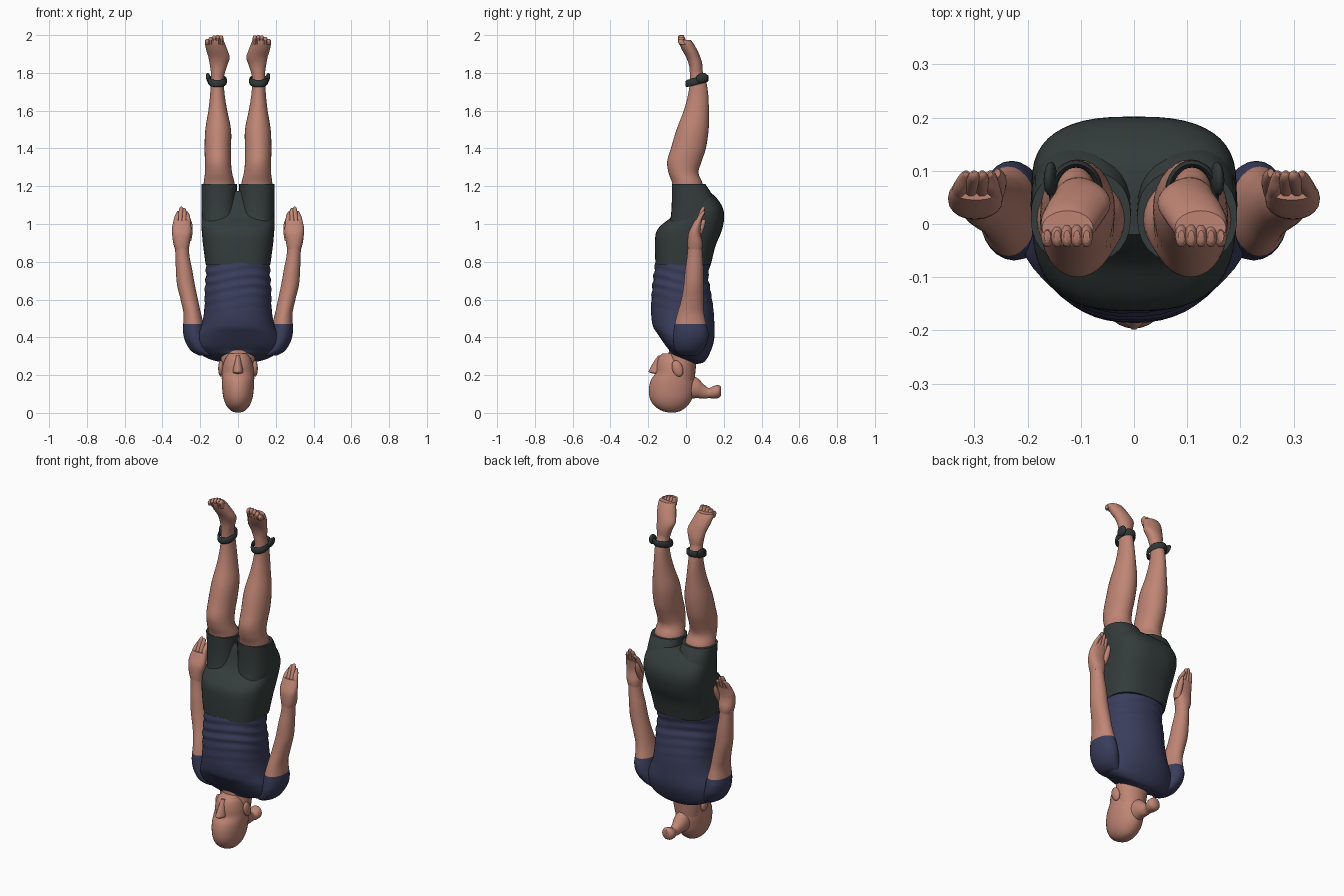
import bpy, bmesh, math
from mathutils import Vector, Matrix


def mat(name, col):
    m = bpy.data.materials.new(name)
    m.diffuse_color = (*col, 1)
    return m


SKIN = mat("skin", (0.52, 0.235, 0.175))
NAVY = mat("navy shirt", (0.042, 0.047, 0.105))
SHORTS = mat("dark green shorts", (0.034, 0.046, 0.044))
BAND = mat("charcoal band", (0.03, 0.038, 0.038))


def finish(name, bm, mats, rule=None, angle=50):
    bmesh.ops.recalc_face_normals(bm, faces=bm.faces)
    me = bpy.data.meshes.new(name)
    bm.to_mesh(me)
    bm.free()
    ob = bpy.data.objects.new(name, me)
    bpy.context.collection.objects.link(ob)
    for m in mats:
        me.materials.append(m)
    if rule:
        for p in me.polygons:
            p.material_index = rule(p.center)
    bpy.ops.object.select_all(action='DESELECT')
    ob.select_set(True)
    bpy.context.view_layer.objects.active = ob
    bpy.ops.object.shade_smooth_by_angle(angle=math.radians(angle))
    return ob


def spline(rows, steps):
    # Catmull-Rom through the section rows
    out = []
    for i in range(len(rows) - 1):
        p = [rows[max(0, min(len(rows) - 1, i + k))] for k in (-1, 0, 1, 2)]
        for s in range(steps):
            t = s / steps
            out.append([0.5 * (2 * b + (c - a) * t + (2 * a - 5 * b + 4 * c - d) * t * t
                               + (3 * b - a - 3 * c + d) * t ** 3) for a, b, c, d in zip(*p)])
    return out + [list(rows[-1])]


def loft(name, rows, mats, side=1, n=28, power=2.0, steps=4, warp=None, rule=None, xf=None):
    # rows: z, centre x, radius x, y front, y back
    bm = bmesh.new()
    rings = []
    for z, cx, rx, y0, y1 in spline(rows, steps):
        ring = []
        for k in range(n):
            a = 2 * math.pi * k / n
            c, s = math.cos(a), math.sin(a)
            x = cx + rx * math.copysign(abs(c) ** (2 / power), c)
            y = (y0 + y1) / 2 + (y1 - y0) / 2 * math.copysign(abs(s) ** (2 / power), s)
            v = Vector((x, y, z))
            if warp:
                v = warp(v, a)
            if xf:
                v = xf @ v
            v.x *= side
            ring.append(bm.verts.new(v))
        rings.append(ring)
    for r0, r1 in zip(rings, rings[1:]):
        for k in range(n):
            bm.faces.new((r0[k], r0[(k + 1) % n], r1[(k + 1) % n], r1[k]))
    bm.faces.new(rings[0])
    bm.faces.new(rings[-1])
    return finish(name, bm, mats, rule)


def blob(name, loc, size, material, rot=(0, 0, 0)):
    bm = bmesh.new()
    bmesh.ops.create_uvsphere(bm, u_segments=16, v_segments=10, radius=1)
    turn = Matrix.Rotation(rot[0], 4, 'X') @ Matrix.Rotation(rot[1], 4, 'Y') @ Matrix.Rotation(rot[2], 4, 'Z')
    bm.transform(Matrix.Translation(loc) @ turn @ Matrix.Diagonal((*size, 1)))
    return finish(name, bm, [material])


# Shirt body: sloping collar, creases near the hem
def shirt_warp(v, a):
    f = max(0, min(1, (0.45 - v.z) / 0.15))
    w = max(0, min(1, (v.z - 0.52) / 0.15)) * max(0, min(1, (0.8 - v.z) / 0.03))
    k = 1 + 0.022 * w * math.sin(v.z * 125 + 2.5 * math.sin(a * 2 + 0.6))
    return Vector((v.x * k, v.y * k, v.z - 0.35 * f * v.y))


loft("shirt", [(.278, 0, .075, -.075, .055), (.288, 0, .11, -.085, .075), (.302, 0, .17, -.09, .095),
               (.335, 0, .215, -.115, .12), (.40, 0, .218, -.15, .148), (.47, 0, .192, -.178, .15),
               (.55, 0, .178, -.185, .145), (.65, 0, .176, -.18, .13), (.72, 0, .17, -.172, .118),
               (.795, 0, .17, -.163, .13)],
     [NAVY], n=48, power=2.2, steps=7, warp=shirt_warp)

# Shorts: hips plus two short legs
loft("shorts_hips", [(.785, 0, .171, -.162, .132), (.88, 0, .184, -.164, .155), (.95, 0, .191, -.16, .184),
                     (.99, 0, .193, -.135, .196), (1.04, 0, .193, -.075, .202), (1.09, 0, .19, -.05, .193),
                     (1.14, 0, .18, -.035, .16), (1.175, 0, .15, -.02, .12)],
     [SHORTS], n=48, power=2.7)

# Neck and head
loft("neck", [(.17, 0, .075, -.1, .045), (.22, 0, .084, -.095, .05), (.27, 0, .09, -.095, .055),
              (.34, 0, .09, -.09, .06)], [SKIN])
loft("head", [(.002, 0, .012, -.09, -.06), (.012, 0, .038, -.13, -.025), (.04, 0, .062, -.17, .01),
              (.08, 0, .077, -.192, .035), (.13, 0, .084, -.196, .046), (.175, 0, .086, -.185, .048),
              (.21, 0, .085, -.162, .042), (.25, 0, .08, -.158, .03), (.29, 0, .066, -.147, 0),
              (.315, 0, .045, -.125, -.03)], [SKIN], n=36)
loft("nose", [(.207, 0, .02, -.165, -.12), (.215, 0, .027, -.198, -.12), (.235, 0, .025, -.192, -.12),
              (.27, 0, .018, -.172, -.12), (.305, 0, .012, -.148, -.11)], [SKIN], n=14, power=1.6)
for s in (-1, 1):
    blob("ear", (s * .09, -.045, .235), (.015, .028, .045), SKIN, (0.35, 0, 0))

# Tied hair: lofted upright, then laid back along +y
loft("ponytail", [(.02, 0, .045, .075, .20), (.06, 0, .04, .078, .185), (.09, 0, .03, .075, .155),
                  (.12, 0, .026, .078, .132), (.145, 0, .036, .076, .142), (.17, 0, .036, .078, .148),
                  (.184, 0, .022, .09, .14)],
     [SKIN], n=20, xf=Matrix(((1, 0, 0), (0, 0, 1), (0, 1, 0))))

for s, tag in ((-1, "left"), (1, "right")):
    # Arm with sleeve below z = 0.47
    loft(tag + "_arm", [(.305, .17, .04, -.035, .07), (.33, .198, .052, -.058, .09), (.38, .222, .058, -.068, .115),
                        (.43, .233, .058, -.066, .118), (.47, .236, .054, -.06, .108), (.53, .243, .046, -.045, .095),
                        (.60, .258, .046, -.025, .092), (.68, .276, .047, -.012, .092), (.76, .286, .043, -.004, .092),
                        (.83, .294, .037, .006, .088), (.88, .297, .037, .01, .085)],
         [SKIN, NAVY], s, rule=lambda c: 1 if c.z < .472 else 0)
    # Hand, fingers and thumb
    loft(tag + "_hand", [(.865, .297, .036, .01, .085), (.90, .299, .044, .008, .088), (.95, .298, .051, .012, .078),
                         (.99, .298, .05, .03, .08), (1.02, .297, .042, .045, .085)], [SKIN], s, n=20, power=2.3)
    for i, top in enumerate((1.065, 1.085, 1.092, 1.07)):
        x = .262 + i * .024
        xt = .293 + (x - .298) * .65
        loft(tag + "_finger", [(.98, x, .014, .035, .07), (1.03, (x + xt) / 2, .0135, .056, .086),
                               (top - .012, xt, .011, .078, .1), (top, xt, .004, .09, .098)], [SKIN], s, n=10)
    loft(tag + "_thumb", [(.91, .262, .014, .03, .065), (.96, .256, .016, .055, .09),
                          (1.0, .255, .013, .075, .102), (1.025, .257, .006, .088, .104)], [SKIN], s, n=12)

    # Shorts leg
    loft(tag + "_shorts_leg", [(.95, .095, .08, -.1, .12), (1.03, .099, .092, -.082, .15), (1.1, .1, .094, -.076, .155),
                               (1.16, .1, .094, -.075, .135), (1.212, .1, .094, -.075, .102)],
         [SHORTS], s, power=2.3)
    # Bare leg: knee, calf, ankle
    loft(tag + "_leg", [(1.15, .1, .085, -.068, .09), (1.215, .1, .082, -.073, .088), (1.27, .103, .072, -.092, .066),
                        (1.33, .106, .069, -.1, .082), (1.40, .107, .07, -.08, .105), (1.5, .105, .068, -.05, .12),
                        (1.6, .107, .05, -.012, .121), (1.68, .109, .039, .01, .118), (1.75, .11, .035, .02, .108),
                        (1.8, .107, .036, .02, .09), (1.83, .104, .04, .018, .087)], [SKIN], s)
    # Foot and toes, pointing up and turned outward
    loft(tag + "_foot", [(1.79, .107, .034, .022, .088), (1.84, .103, .046, .016, .087), (1.88, .1, .056, .002, .077),
                         (1.92, .112, .056, -.02, .06), (1.955, .122, .053, -.036, .04),
                         (1.975, .125, .048, -.04, .025)], [SKIN], s, n=24)
    for i, top in enumerate((1.998, 2.0, 1.997, 1.99, 1.98)):
        x = .089 + i * .0185
        loft(tag + "_toe", [(1.95, x, .012, -.036, .01), (top - .012, x, .0115, -.044, -.006),
                            (top, x, .006, -.034, -.012)], [SKIN], s, n=10)

    # Ankle band: tilted swept ring with a round buckle
    bm = bmesh.new()
    N, M = 32, 8
    ring = []
    for i in range(N):
        a = 2 * math.pi * i / N
        row = []
        for j in range(M):
            b = 2 * math.pi * j / M
            r = .007 * math.cos(b)
            y = (.055 + r) * math.sin(a)
            row.append(bm.verts.new((s * (.109 + (.044 + r) * math.cos(a)), .058 + y,
                                     1.757 + .019 * math.sin(b) + .25 * y)))
        ring.append(row)
    for i in range(N):
        for j in range(M):
            p, q, k = ring[i], ring[(i + 1) % N], (j + 1) % M
            bm.faces.new((p[j], q[j], q[k], p[k]))
    finish(tag + "_ankle_band", bm, [BAND])
    blob(tag + "_band_buckle", (s * .157, .085, 1.773), (.012, .033, .027), BAND, (0.3, s * 0.2, 0))
